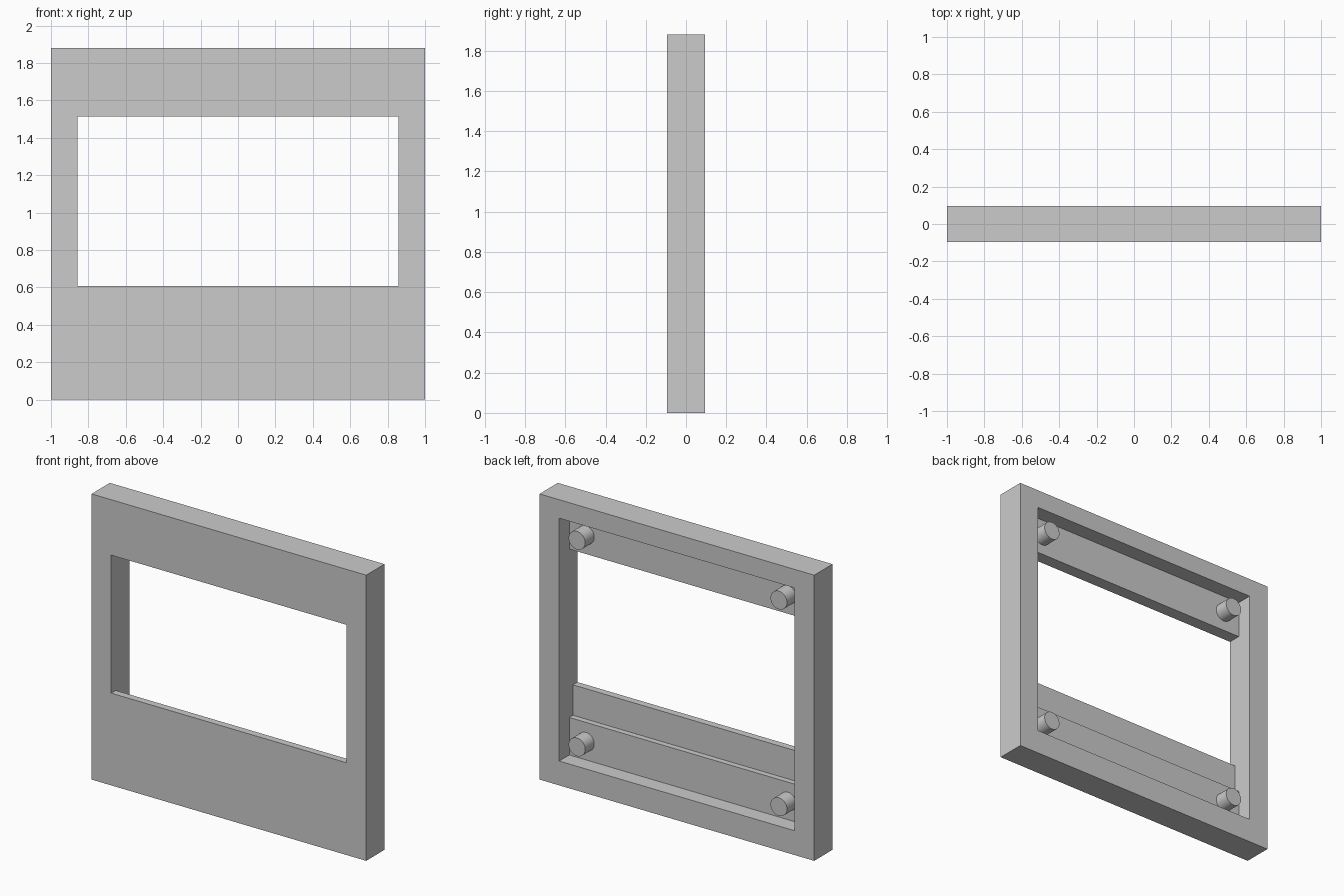
import bpy, bmesh, math

if "Cube" in bpy.data.objects:
    bpy.data.objects.remove(bpy.data.objects["Cube"])

W, H, D = 1.0, 1.88, 0.095      # half width, height, half depth
OPEN_X = 0.857                  # half width of the opening
PANEL_Y = -0.01                 # back face of the thin front panel


def extrude_profile(name, profile, half_width):
    """Extrude a closed (y, z) profile along x, centred on x = 0."""
    bm = bmesh.new()
    face = bm.faces.new([bm.verts.new((-half_width, y, z)) for y, z in profile])
    new = bmesh.ops.extrude_face_region(bm, geom=[face])["geom"]
    verts = [v for v in new if isinstance(v, bmesh.types.BMVert)]
    bmesh.ops.translate(bm, vec=(2 * half_width, 0, 0), verts=verts)
    bmesh.ops.recalc_face_normals(bm, faces=bm.faces)
    mesh = bpy.data.meshes.new(name)
    bm.to_mesh(mesh)
    bm.free()
    obj = bpy.data.objects.new(name, mesh)
    bpy.context.collection.objects.link(obj)
    return obj


# Solid frame slab
frame = extrude_profile("frame", [(-D, 0), (D, 0), (D, H), (-D, H)], W)

# Stepped void: window at the front, ledge below it, wider recess at the back
void = extrude_profile("window_cutter", [
    (-D - 0.1, 0.607), (-0.048, 0.607), (-0.048, 0.407), (PANEL_Y, 0.407),
    (PANEL_Y, 0.16), (D + 0.1, 0.16), (D + 0.1, 1.758), (PANEL_Y, 1.758),
    (PANEL_Y, 1.515), (-D - 0.1, 1.515)], OPEN_X)
void.hide_render = True

cut = frame.modifiers.new("window", "BOOLEAN")
cut.operation = "DIFFERENCE"
cut.solver = "EXACT"
cut.object = void
bpy.context.view_layer.objects.active = frame
bpy.ops.object.modifier_apply(modifier=cut.name)
bpy.data.objects.remove(void)

# Four mounting pegs in the corners of the recess
PEG_END = 0.085
for level, z in (("lower", 0.281), ("upper", 1.641)):
    for side, x in (("left", -0.735), ("right", 0.735)):
        bpy.ops.mesh.primitive_cylinder_add(
            vertices=40, radius=0.06, depth=PEG_END - PANEL_Y,
            location=(x, (PEG_END + PANEL_Y) / 2, z),
            rotation=(math.pi / 2, 0, 0))
        bpy.context.object.name = f"{level}_{side}_peg"
        bpy.ops.object.shade_smooth_by_angle()
